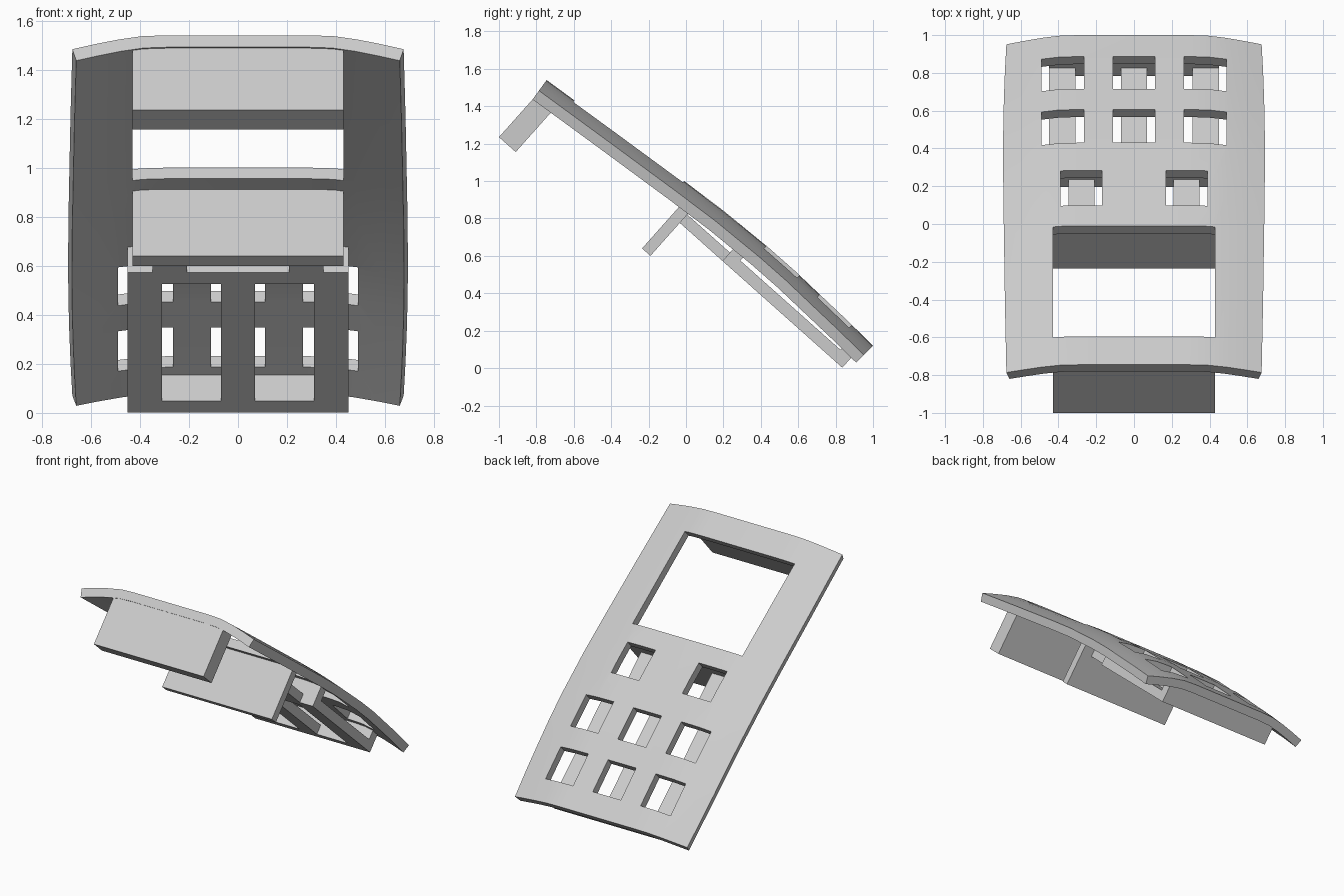
import bpy, bmesh, math
from mathutils import Vector

cube = bpy.data.objects.get("Cube")
if cube:
    bpy.data.objects.remove(cube, do_unlink=True)

grey = bpy.data.materials.new("light_grey")
grey.use_nodes = True
colour = (0.6, 0.6, 0.6, 1)
grey.diffuse_color = colour
grey.node_tree.nodes["Principled BSDF"].inputs["Base Color"].default_value = colour

# Directions along the tilted cover (downhill to the rear) and out of its face
TILT = math.radians(41.7)
ALONG = Vector((0, math.cos(TILT), -math.sin(TILT)))
OUT = Vector((0, math.sin(TILT), math.cos(TILT)))


def finish(bm, name):
    mesh = bpy.data.meshes.new(name)
    bm.to_mesh(mesh)
    bm.free()
    mesh.materials.append(grey)
    obj = bpy.data.objects.new(name, mesh)
    bpy.context.collection.objects.link(obj)
    return obj


def add_box(bm, x0, x1, y, z, length, low, high):
    """Tilted box starting at (y, z), spanning low..high along OUT."""
    base = Vector((0, y, z))
    verts = bmesh.ops.create_cube(bm, size=1)["verts"]
    for v in verts:
        x = x1 if v.co.x > 0 else x0
        a = length if v.co.y > 0 else 0
        h = high if v.co.z > 0 else low
        v.co = base + Vector((x, 0, 0)) + ALONG * a + OUT * h
    bmesh.ops.recalc_face_normals(bm, faces=bm.faces[:])


def box(name, *args):
    bm = bmesh.new()
    add_box(bm, *args)
    return finish(bm, name)


# Cover: bowed lengthwise, with its sides drooping
profile = [(-0.745, 1.54), (-0.38, 1.273), (-0.016, 1.005), (0.2, 0.842),
           (0.438, 0.647), (0.58, 0.522), (0.717, 0.392), (0.86, 0.257), (1, 0.12)]
half = [(0, 0), (0.3, 0), (0.4, 0.004), (0.5, 0.021), (0.6, 0.045), (0.693, 0.07)]
section = [(-x, d) for x, d in reversed(half[1:])] + half
bm = bmesh.new()
rows = []
last = len(profile) - 1
for i, (y, z) in enumerate(profile):
    ya, za = profile[max(i - 1, 0)]
    yb, zb = profile[min(i + 1, last)]
    normal = Vector((0, za - zb, yb - ya)).normalized()
    bulge = 1 - 0.025 * (2 * i / last - 1) ** 2
    rows.append([bm.verts.new(Vector((x * bulge, y, z)) - normal * d)
                 for x, d in section])
for a, b in zip(rows, rows[1:]):
    for j in range(len(section) - 1):
        bm.faces.new((a[j], a[j + 1], b[j + 1], b[j]))
cover = finish(bm, "cover")
solid = cover.modifiers.new("thickness", "SOLIDIFY")
solid.thickness = 0.06
solid.offset = -1

# Screen window and key openings
bm = bmesh.new()
add_box(bm, -0.43, 0.43, -0.595, 1.43, 0.723, -0.15, 0.1)
for y, z, spans in [(0.1, 0.92, [(-0.39, -0.17), (0.17, 0.39)]),
                    (0.43, 0.653, [(-0.49, -0.265), (-0.11, 0.11), (0.265, 0.49)]),
                    (0.715, 0.392, [(-0.49, -0.265), (-0.11, 0.11), (0.265, 0.49)])]:
    for x0, x1 in spans:
        add_box(bm, x0, x1, y, z, 0.235, -0.15, 0.1)
cutter = finish(bm, "opening_cutter")
cutter.hide_render = True
cut = cover.modifiers.new("openings", "BOOLEAN")
cut.operation = "DIFFERENCE"
cut.solver = "EXACT"
cut.object = cutter

bpy.ops.object.select_all(action="DESELECT")
bpy.context.view_layer.objects.active = cover
cover.select_set(True)
for modifier in ("thickness", "openings"):
    bpy.ops.object.modifier_apply(modifier=modifier)
bpy.data.objects.remove(cutter, do_unlink=True)
bpy.ops.object.shade_smooth_by_angle(angle=math.radians(25))

# Walls below the two ends of the window
box("front_wall", -0.43, 0.43, -1, 1.235, 0.12, 0, 0.385)
box("middle_wall", -0.43, 0.43, -0.235, 0.64, 0.06, 0, 0.375)

# Key support frame: cross beams, long bars and tabs
FRAME_Y, FRAME_Z, LENGTH, BEAM = 0.195, 0.573, 0.858, 0.07
for name, start in (("front_beam", 0), ("rear_beam", LENGTH - BEAM)):
    p = Vector((0, FRAME_Y, FRAME_Z)) + ALONG * start
    box(name, -0.45, 0.45, p.y, p.z, BEAM, 0, 0.16)
for name, x in (("right_bar", -0.38), ("centre_bar", 0), ("left_bar", 0.38)):
    box(name, x - 0.07, x + 0.07, FRAME_Y, FRAME_Z, LENGTH, 0, 0.065)
for name, x in (("right_tab", -0.278), ("left_tab", 0.278)):
    p = Vector((0, FRAME_Y, FRAME_Z)) - ALONG * 0.335
    box(name, x - 0.07, x + 0.07, p.y, p.z, 0.34, 0, 0.06)
